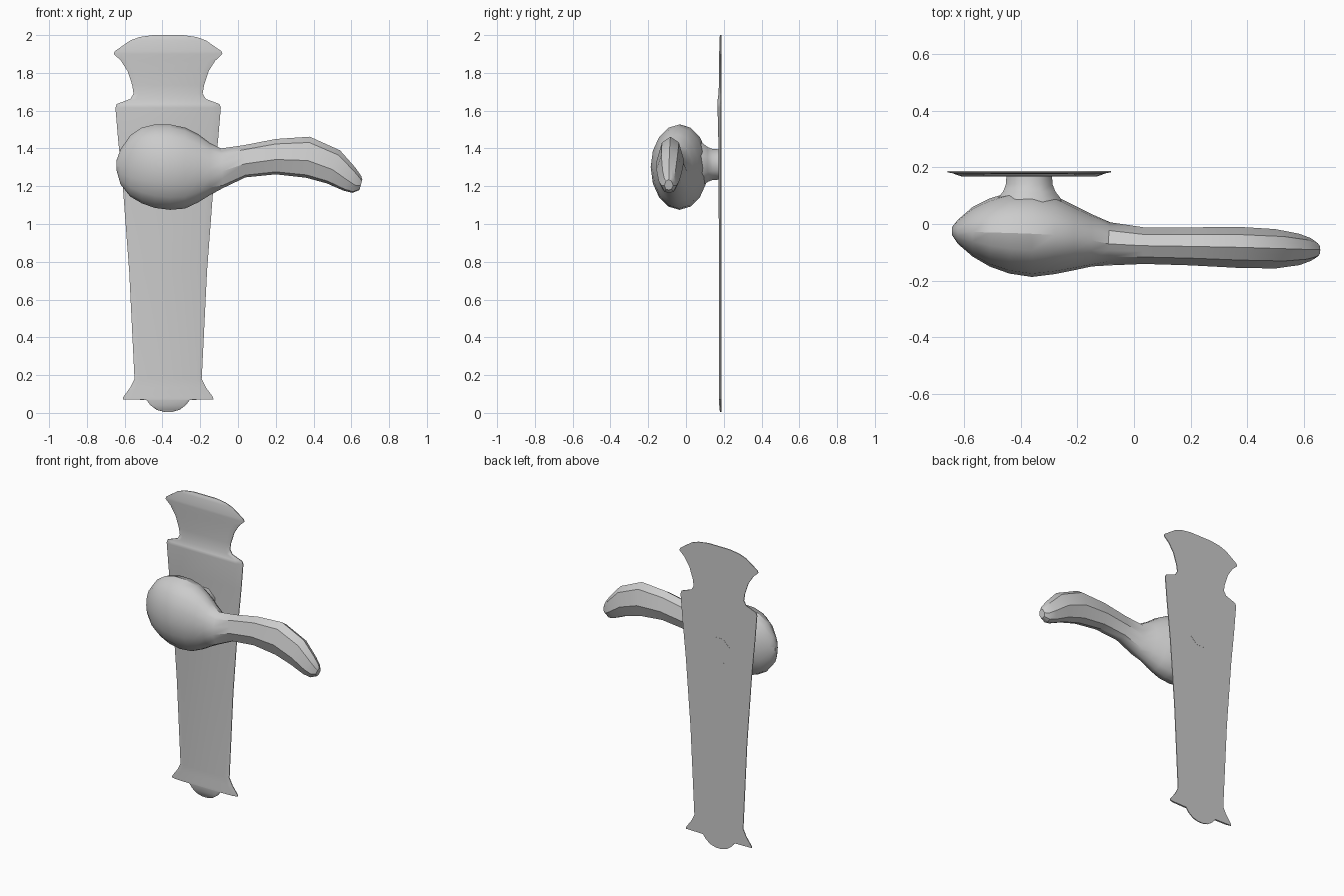
import bpy, bmesh
from math import sin, cos, pi, radians
from mathutils import Vector


def loft(name, rings, closed=True, angle=30):
    """Skin a list of point rings and cap both ends."""
    bm = bmesh.new()
    rows = [[bm.verts.new(p) for p in ring] for ring in rings]
    n = len(rows[0])
    for a, b in zip(rows, rows[1:]):
        for i in range(n):
            j = (i + 1) % n
            bm.faces.new((a[i], a[j], b[j], b[i]))
    bm.faces.new(rows[0])
    bm.faces.new(rows[-1])
    bmesh.ops.remove_doubles(bm, verts=bm.verts, dist=0.0005)
    bmesh.ops.recalc_face_normals(bm, faces=bm.faces)
    me = bpy.data.meshes.new(name)
    bm.to_mesh(me)
    bm.free()
    me.shade_smooth()
    me.set_sharp_from_angle(angle=radians(angle))
    ob = bpy.data.objects.new(name, me)
    bpy.context.collection.objects.link(ob)
    return ob


# Back plate: half width, height and front y per row
CX, BACK = -0.37, 0.187
plate_rows = [
    (0.02, 0.005, 0.181), (0.06, 0.016, 0.178), (0.093, 0.04, 0.176), (0.115, 0.069, 0.175),
    (0.24, 0.071, 0.175), (0.238, 0.083, 0.175), (0.20, 0.135, 0.175), (0.178, 0.18, 0.174),
    (0.206, 0.75, 0.174), (0.24, 1.2, 0.173), (0.265, 1.45, 0.171), (0.279, 1.615, 0.167),
    (0.272, 1.635, 0.167), (0.20, 1.662, 0.168), (0.183, 1.69, 0.172), (0.19, 1.735, 0.174),
    (0.215, 1.81, 0.175), (0.25, 1.865, 0.175), (0.288, 1.90, 0.176), (0.282, 1.915, 0.176),
    (0.20, 1.972, 0.177), (0.15, 1.99, 0.178), (0.08, 2.0, 0.181),
]
rings = []
for w, z, y in plate_rows:
    rings.append([(CX - w, BACK, z), (CX - w, BACK - 0.005, z), (CX - w * 0.85, y, z),
                  (CX + w * 0.85, y, z), (CX + w, BACK - 0.005, z), (CX + w, BACK, z)])
loft("back_plate", rings, angle=40)

# Octagonal neck between plate and bulb
neck = [(0.188, 0.083), (0.17, 0.083), (0.14, 0.085), (0.115, 0.095), (0.09, 0.115), (0.03, 0.13)]
loft("neck", [[(CX + r * cos(k * pi / 4 + pi / 8) * 1.05, y, 1.315 + r * sin(k * pi / 4 + pi / 8) * 1.05)
               for k in range(8)] for y, r in neck], angle=50)

# Lever: round bulb sections, then eight-sided grip sections
# bulb: x, bottom z, top z, front y, back y
bulb = [
    (-0.642, 1.28, 1.34, -0.04, -0.01), (-0.622, 1.21, 1.395, -0.07, 0.015),
    (-0.57, 1.145, 1.47, -0.115, 0.06), (-0.51, 1.11, 1.51, -0.15, 0.09),
    (-0.44, 1.085, 1.527, -0.175, 0.112), (-0.36, 1.075, 1.527, -0.187, 0.118),
    (-0.28, 1.082, 1.51, -0.177, 0.10), (-0.21, 1.115, 1.475, -0.163, 0.065),
    (-0.15, 1.152, 1.43, -0.15, 0.035),
]
# grip: top x, top z, bottom x, bottom z, front y, back y
grip = [
    (-0.09, 1.40, -0.08, 1.19, -0.146, 0.006), (0.03, 1.417, 0.04, 1.247, -0.141, -0.012),
    (0.20, 1.45, 0.20, 1.263, -0.146, -0.012), (0.38, 1.462, 0.36, 1.245, -0.155, -0.01),
    (0.54, 1.39, 0.47, 1.215, -0.157, -0.018), (0.62, 1.30, 0.56, 1.176, -0.145, -0.035),
    (0.652, 1.255, 0.605, 1.165, -0.13, -0.05), (0.658, 1.235, 0.643, 1.18, -0.115, -0.068),
]
rings = []
for x, zb, zt, yf, yb in bulb:
    rings.append([(x, (yf + yb) / 2 + (yb - yf) / 2 * sin(k * pi / 8),
                   (zb + zt) / 2 + (zt - zb) / 2 * cos(k * pi / 8)) for k in range(16)])

# Grip outline: side factor, height factor, going round from the top
octagon = [(0, 1), (0.62, 0.86), (1, 0.42), (0.62, 0.07), (0, 0), (-0.62, 0.07), (-1, 0.42), (-0.62, 0.86)]
for xt, zt, xb, zb, yf, yb in grip:
    pts = [Vector((xb + (xt - xb) * h, (yf + yb) / 2 + (yb - yf) / 2 * s, zb + (zt - zb) * h))
           for s, h in octagon]
    ring = []
    for k, p in enumerate(pts):
        ring += [p, (p + pts[(k + 1) % 8]) / 2]
    rings.append(ring)
loft("lever_handle", rings, angle=32)
